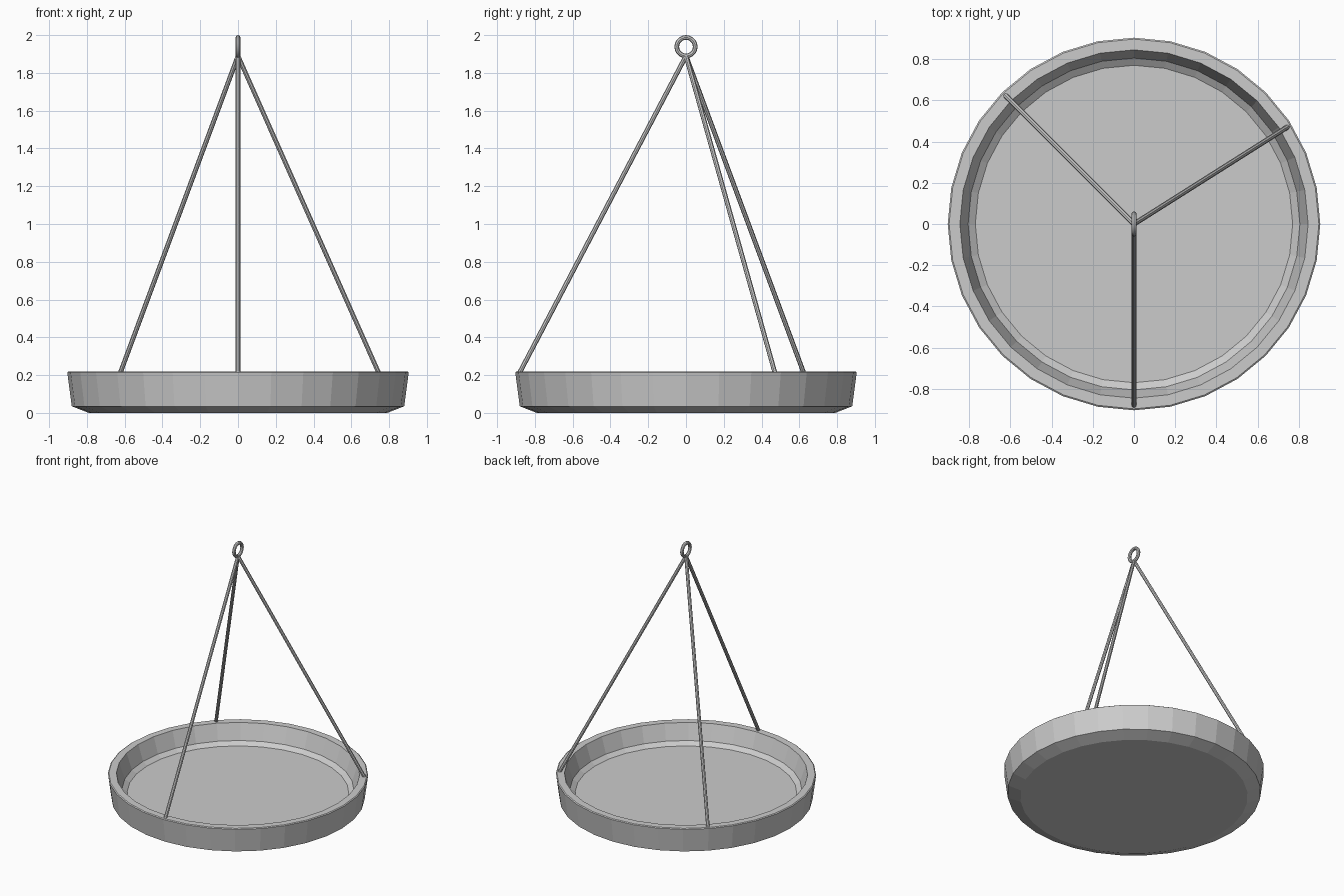
import bpy, bmesh, math
from mathutils import Vector

if "Cube" in bpy.data.objects:
    bpy.data.objects.remove(bpy.data.objects["Cube"])

SIDES = 32


def lathe(name, profile):
    """Spin a radius/height profile, capping the first and last rings."""
    bm = bmesh.new()
    rings = []
    for r, z in profile:
        rings.append([bm.verts.new((r * math.cos(2 * math.pi * i / SIDES),
                                    r * math.sin(2 * math.pi * i / SIDES), z))
                      for i in range(SIDES)])
    for a, b in zip(rings, rings[1:]):
        for i in range(SIDES):
            j = (i + 1) % SIDES
            bm.faces.new((a[i], a[j], b[j], b[i]))
    bm.faces.new(rings[0])
    bm.faces.new(rings[-1])
    bmesh.ops.recalc_face_normals(bm, faces=bm.faces)
    me = bpy.data.meshes.new(name)
    bm.to_mesh(me)
    bm.free()
    ob = bpy.data.objects.new(name, me)
    bpy.context.collection.objects.link(ob)
    return ob


def rod(name, start, end, radius):
    """Straight cylinder between two points."""
    start, end = Vector(start), Vector(end)
    d = end - start
    bpy.ops.mesh.primitive_cylinder_add(vertices=8, radius=radius, depth=d.length,
                                        location=(start + end) / 2)
    ob = bpy.context.object
    ob.name = name
    ob.rotation_euler = d.to_track_quat('Z', 'Y').to_euler()
    return ob


# Shallow dish: outside up, over the rim, down the inside to the floor
lathe("dish", [(0.79, 0), (0.88, 0.035), (0.904, 0.215), (0.897, 0.22),
               (0.845, 0.22), (0.805, 0.10), (0.77, 0.075)])

# Three hanger rods meeting below the ring
for n, deg in enumerate((-90, 32.3, 135)):
    a = math.radians(deg)
    r = 0.885
    rod(f"hanger_rod_{n + 1}", (r * math.cos(a), r * math.sin(a), 0.205),
        (0, 0, 1.89), 0.0125)

# Hanging ring, facing sideways
bpy.ops.mesh.primitive_torus_add(major_radius=0.049, minor_radius=0.0125,
                                 major_segments=20, minor_segments=8,
                                 location=(0, 0, 1.9385),
                                 rotation=(0, math.pi / 2, 0))
ring = bpy.context.object
ring.name = "hanging_ring"
bpy.ops.object.shade_smooth_by_angle()
